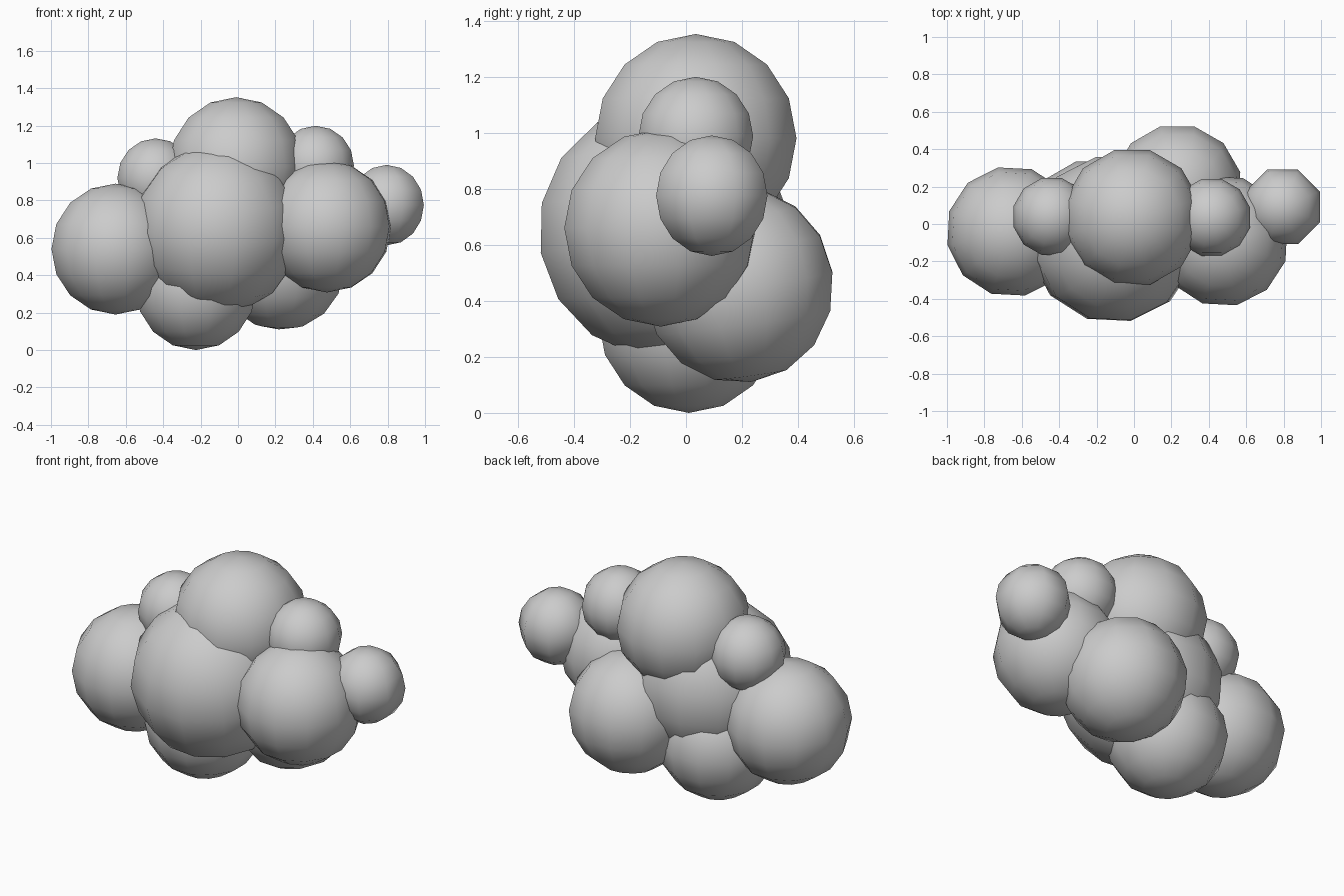
import bpy
import math

if "Cube" in bpy.data.objects:
    bpy.data.objects.remove(bpy.data.objects["Cube"])


def puff(name, centre, radius, turn=15, segments=12, tilt=0):
    """One smooth-shaded low-poly ball of the cloud."""
    bpy.ops.mesh.primitive_uv_sphere_add(
        segments=segments, ring_count=8, radius=radius, location=centre,
        rotation=(math.radians(tilt), 0, math.radians(turn)))
    ball = bpy.context.object
    ball.name = name
    bpy.ops.object.shade_smooth()
    return ball


# large central body and crown
puff("body_puff", (-0.11, -0.08, 0.65), 0.455, turn=12, tilt=10)
puff("crown_puff", (-0.01, 0.035, 0.98), 0.372)

# side lobes
puff("left_puff", (-0.655, -0.04, 0.54), 0.35, turn=12)
puff("right_puff", (0.475, -0.09, 0.66), 0.352, turn=12)

# lower lobes
puff("base_puff", (-0.225, 0.01, 0.335), 0.335)
puff("rear_puff", (0.23, 0.187, 0.457), 0.35, tilt=8)

# small outer lobes
puff("upper_left_small_puff", (-0.44, 0.04, 0.92), 0.212)
puff("upper_right_small_puff", (0.415, 0.035, 0.987), 0.212)
puff("far_right_small_puff", (0.795, 0.092, 0.775), 0.215, turn=22.5, segments=8)
